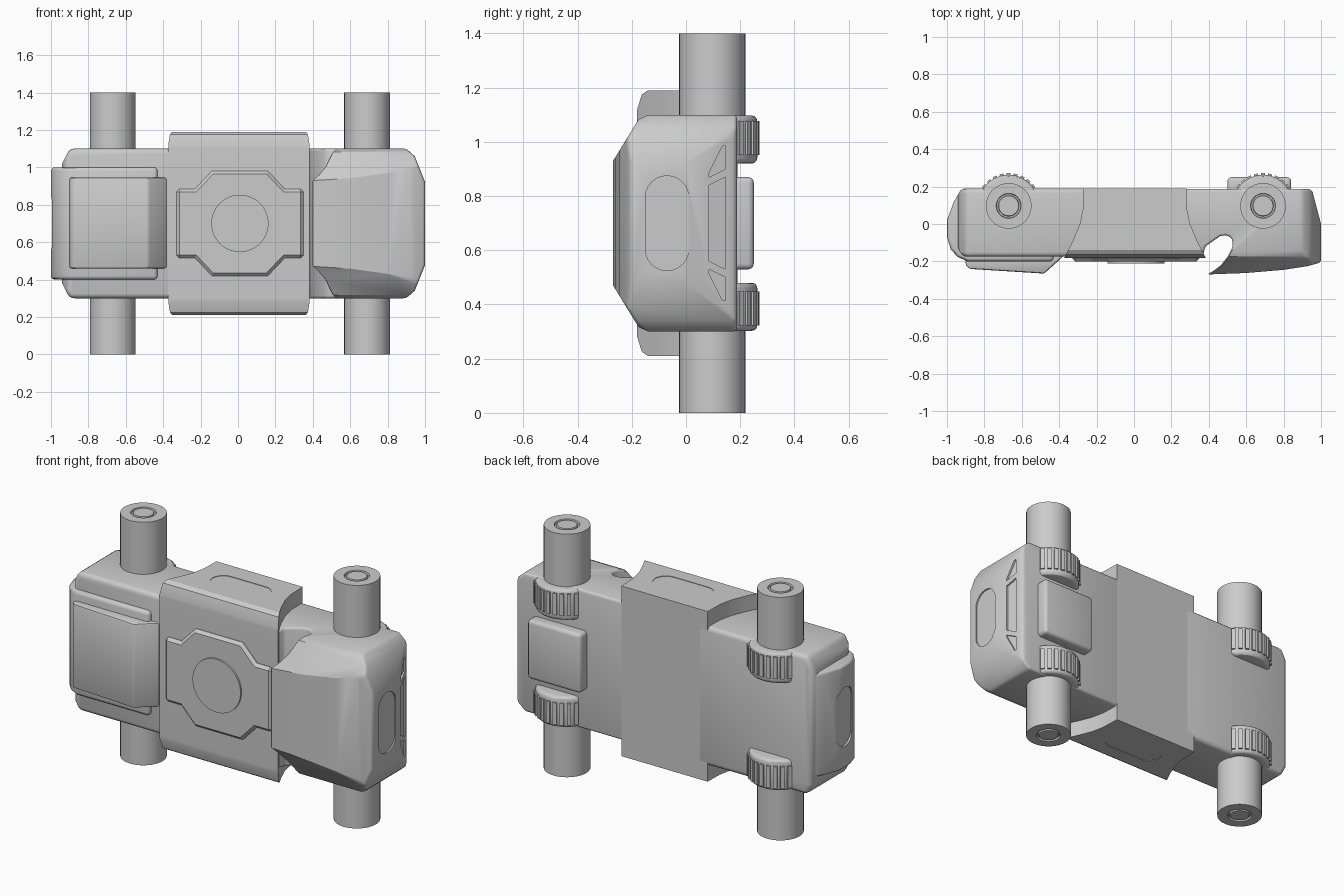
import bpy, bmesh, math
from mathutils import Vector

if "Cube" in bpy.data.objects:
    bpy.data.objects.remove(bpy.data.objects["Cube"])

MID = 0.7  # symmetry plane in z


def make(name, bm):
    bmesh.ops.remove_doubles(bm, verts=bm.verts, dist=1e-5)
    bmesh.ops.recalc_face_normals(bm, faces=bm.faces)
    me = bpy.data.meshes.new(name)
    bm.to_mesh(me)
    bm.free()
    ob = bpy.data.objects.new(name, me)
    bpy.context.collection.objects.link(ob)
    return ob


def prism(name, pts, axis, lo, hi):
    """Extrude a 2D outline: z uses (x,y), x uses (y,z), y uses (x,z)."""
    place = {'z': lambda p, d: (p[0], p[1], d),
             'x': lambda p, d: (d, p[0], p[1]),
             'y': lambda p, d: (p[0], d, p[1])}[axis]
    bm = bmesh.new()
    a = [bm.verts.new(place(p, lo)) for p in pts]
    b = [bm.verts.new(place(p, hi)) for p in pts]
    n = len(pts)
    bm.faces.new(a)
    bm.faces.new(b[::-1])
    for i in range(n):
        bm.faces.new((a[i], a[(i + 1) % n], b[(i + 1) % n], b[i]))
    return make(name, bm)


def apply(ob, mod):
    bpy.context.view_layer.objects.active = ob
    with bpy.context.temp_override(object=ob, active_object=ob):
        bpy.ops.object.modifier_apply(modifier=mod.name)


def boolean(ob, cutter, op):
    m = ob.modifiers.new("cut", 'BOOLEAN')
    m.operation, m.object, m.solver = op, cutter, 'EXACT'
    cutter.hide_render = True
    apply(ob, m)
    bpy.data.objects.remove(cutter)


def bevel(ob, width, seg=3, angle=35):
    m = ob.modifiers.new("bevel", 'BEVEL')
    m.width, m.segments, m.limit_method = width, seg, 'ANGLE'
    m.angle_limit = math.radians(angle)
    apply(ob, m)


def mirror_z(pts):
    """Complete an outline by reflecting its second coordinate about MID."""
    return pts + [(p, 2 * MID - q) for p, q in reversed(pts)]


def stadium(c, r, half):
    out = []
    for s in (1, -1):
        for i in range(13):
            t = math.pi * i / 12
            out.append((c + s * r * math.cos(t), MID + s * (half - r + r * math.sin(t))))
    return out


def arc(c, r, n=48):
    return [(c[0] + r * math.cos(2 * math.pi * i / n), c[1] + r * math.sin(2 * math.pi * i / n)) for i in range(n)]


# Rear body with chamfered end, and the narrower raised bump wrapping it
rear = prism("rear_body", [(-0.2, 0.19), (-0.93, 0.19), (-0.95, 0.12), (-0.95, -0.1),
                           (-0.92, -0.175), (-0.2, -0.175)], 'z', 0.2, 1.2)
boolean(rear, prism("c", mirror_z([(0, 1.1), (-0.9, 1.1), (-0.94, 1.02)]), 'y', -1, 1), 'INTERSECT')
bevel(rear, 0.025)
bump = prism("rear_bump", [(-0.43, 0.12), (-0.9, 0.185), (-0.935, 0.17), (-0.965, 0.115), (-1, 0.02),
                           (-1, -0.07), (-0.98, -0.135), (-0.945, -0.175), (-0.89, -0.2), (-0.43, -0.2)],
             'z', 0.4, 1.0)
bevel(bump, 0.02)
boolean(bump, prism("c", stadium(-0.02, 0.07, 0.17), 'x', -1.1, -0.988), 'DIFFERENCE')

# Raised hatch on the rear front face
hatch = prism("rear_hatch", [(-0.38, -0.15), (-0.38, -0.175), (-0.48, -0.265), (-0.88, -0.24),
                             (-0.9, -0.22), (-0.9, -0.15)], 'z', 0.46, 0.945)
bevel(hatch, 0.01, 2, 30)

# Middle section: flared sides, chamfered long edges
side = [(0.28, 0.189), (0.283, 0.08), (0.3, 0.0), (0.335, -0.085), (0.385, -0.185)]
middle = prism("middle_section", side + [(-x + 0.01, y) for x, y in reversed(side)], 'z', 0.1, 1.3)
boolean(middle, prism("c", mirror_z([(0.3, 1.19), (-0.14, 1.19), (-0.163, 1.175), (-0.18, 1.12),
                                     (-0.181, 1.1)]), 'x', -1, 1), 'INTERSECT')
for s in (-1, 1):
    z = MID + s * 0.49
    boolean(middle, prism("c", stadium_pts := [(p[1] - MID + 0.01, p[0]) for p in stadium(0.01, 0.07, 0.18)],
                          'z', z - 0.003, z + 0.003), 'DIFFERENCE')

# Stepped plate and disc on the middle
plate = prism("middle_plate", mirror_z([(-0.33, 0.885), (-0.23, 0.885), (-0.14, 0.98), (0.16, 0.98),
                                        (0.25, 0.885), (0.35, 0.885)][::-1]), 'y', -0.2, -0.15)
bevel(plate, 0.016, 1, 60)
prism("middle_disc", arc((0.01, MID), 0.153), 'y', -0.21, -0.15)

# Front cab: hooked side outline trimmed by its end and front outlines
cab = prism("front_cab", [(0.2, 0.188), (0.945, 0.188), (0.955, 0.17), (1, 0.0), (1, -0.205), (0.93, -0.225),
                          (0.8, -0.245), (0.6, -0.262), (0.39, -0.27), (0.425, -0.25), (0.465, -0.22),
                          (0.5, -0.175), (0.525, -0.125), (0.53, -0.095), (0.517, -0.07), (0.49, -0.06),
                          (0.46, -0.065), (0.41, -0.1), (0.38, -0.12), (0.37, -0.17), (0.2, -0.17)],
            'z', 0.1, 1.3)
boolean(cab, prism("c", mirror_z([(0.4, 1.1), (-0.14, 1.1), (-0.175, 1.083), (-0.3, 0.88)]), 'x', -1, 2), 'INTERSECT')
boolean(cab, prism("c", mirror_z([(0, 1.3), (0.8, 1.3), (0.9, 1.1), (0.945, 1.06), (1.005, 0.91)]),
                   'y', -1, 1), 'INTERSECT')
bevel(cab, 0.015)

# Recessed end slot and three light panels
boolean(cab, prism("c", stadium(-0.07, 0.08, 0.175), 'x', 0.992, 1.1), 'DIFFERENCE')
corner = [(0.085, 0.885), (0.085, 0.87), (0.145, 0.9), (0.145, 0.985), (0.135, 0.985)]
for pts in (mirror_z([(0.085, 0.84), (0.145, 0.87)]), corner, [(y, 2 * MID - z) for y, z in corner]):
    c = prism("c", pts, 'x', 0.99, 1.05)
    for v in c.data.vertices:
        v.co.x -= 0.265 * v.co.y
    boolean(cab, c, 'DIFFERENCE')

# Box on the back of the cab
box = prism("back_box", [(0.5, 0.53), (0.84, 0.53), (0.84, 0.87), (0.5, 0.87)], 'y', 0.15, 0.25)
bevel(box, 0.02)

# Axle stubs with end grooves, wheel housings and treads at four corners
GROOVE = [(0.0, 0.0), (0.053, 0.0), (0.056, 0.01), (0.064, 0.01), (0.067, 0.0), (0.122, 0.0), (0.122, 0.33)]
for label, x in (("rear", -0.67), ("front", 0.69)):
    for end, s in (("lower", -1), ("upper", 1)):
        bm = bmesh.new()
        vs = [bm.verts.new((x + r, 0.097, MID + s * (0.7 - h))) for r, h in GROOVE]
        es = [bm.edges.new(p) for p in zip(vs, vs[1:])]
        bmesh.ops.spin(bm, geom=vs + es, cent=(x, 0.097, 0), axis=(0, 0, 1), angle=2 * math.pi, steps=40)
        make(f"{label}_{end}_axle", bm)

        zs = sorted((MID + s * 0.22, MID + s * 0.397))
        housing = prism(f"{label}_{end}_housing", arc((x, 0.1), 0.163), 'z', *zs)
        bevel(housing, 0.02, 3, 50)

        bm = bmesh.new()
        for i in range(-4, 5):
            a = math.radians(i * 13)
            cube = bmesh.ops.create_cube(bm, size=1)['verts']
            for v in cube:
                p = Vector((v.co.x * 0.022, v.co.y * 0.03 + 0.157, v.co.z * 0.125))
                v.co = (x + p.x * math.cos(a) + p.y * math.sin(a),
                        0.1 + p.y * math.cos(a) - p.x * math.sin(a), MID + s * 0.315 + p.z)
        make(f"{label}_{end}_treads", bm)

# Smooth shading with sharp edges kept
for ob in bpy.context.scene.objects:
    ob.select_set(True)
    bpy.context.view_layer.objects.active = ob
bpy.ops.object.shade_smooth_by_angle(angle=math.radians(30))
